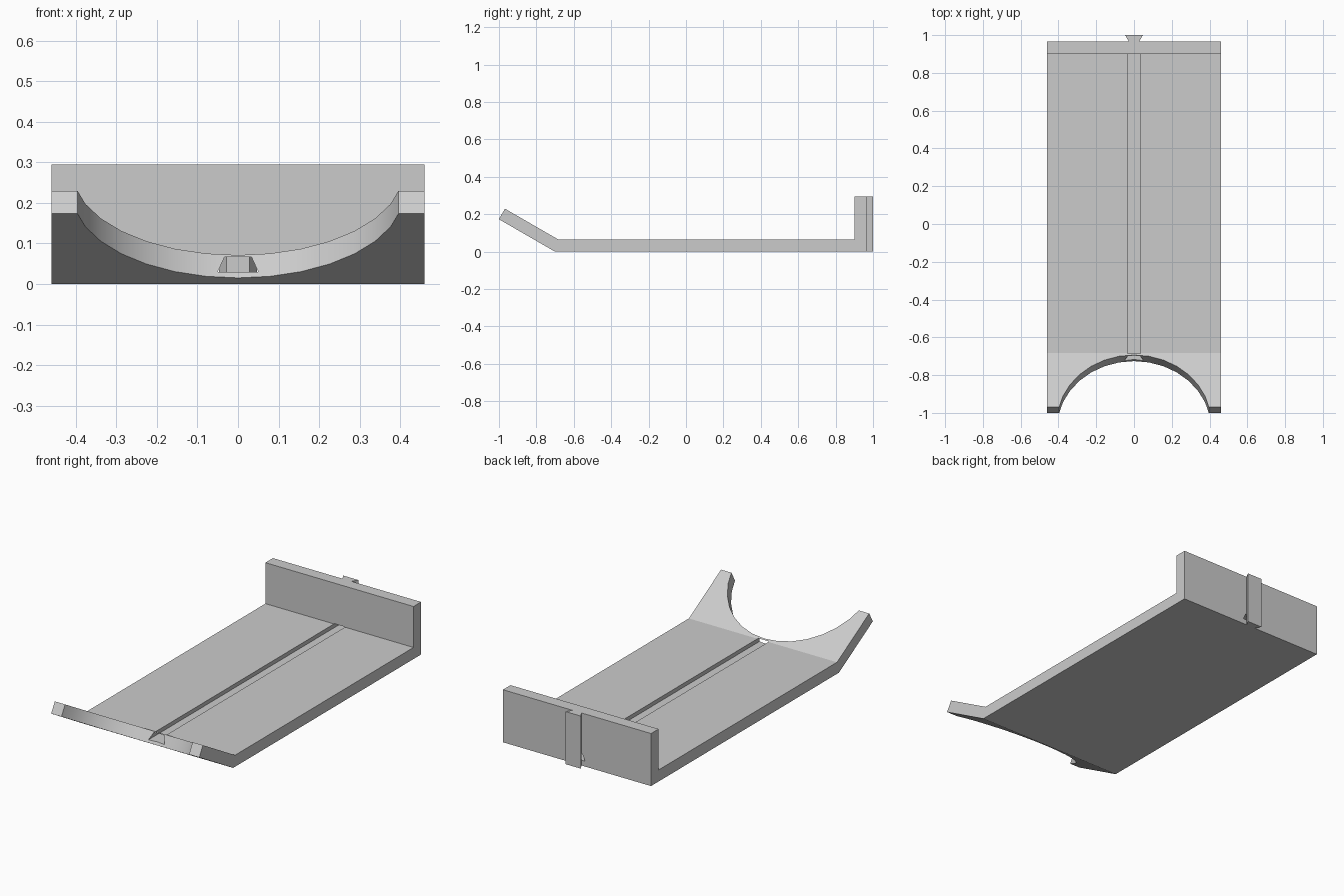
import bpy, bmesh, math
from mathutils import Vector

cube = bpy.data.objects.get("Cube")
if cube:
    bpy.data.objects.remove(cube, do_unlink=True)

# Single grey plastic
grey = bpy.data.materials.new("grey_plastic")
grey.use_nodes = True
GREY = (0.6, 0.6, 0.6, 1)
grey.diffuse_color = GREY
grey.node_tree.nodes["Principled BSDF"].inputs["Base Color"].default_value = GREY


def prism(name, outline, sweep):
    """Sweep a closed 3D outline along a vector into a solid."""
    bm = bmesh.new()
    face = bm.faces.new([bm.verts.new(p) for p in outline])
    grown = bmesh.ops.extrude_face_region(bm, geom=[face])["geom"]
    verts = [g for g in grown if isinstance(g, bmesh.types.BMVert)]
    bmesh.ops.translate(bm, verts=verts, vec=Vector(sweep))
    bmesh.ops.recalc_face_normals(bm, faces=bm.faces[:])
    mesh = bpy.data.meshes.new(name)
    bm.to_mesh(mesh)
    bm.free()
    mesh.materials.append(grey)
    obj = bpy.data.objects.new(name, mesh)
    bpy.context.collection.objects.link(obj)
    return obj


def cut(target, cutter):
    """Subtract a cutter from the target and discard it."""
    mod = target.modifiers.new("cut", "BOOLEAN")
    mod.operation = "DIFFERENCE"
    mod.solver = "EXACT"
    mod.object = cutter
    bpy.context.view_layer.objects.active = target
    bpy.ops.object.modifier_apply(modifier=mod.name)
    bpy.data.objects.remove(cutter, do_unlink=True)


HALF_W, THICK, HEIGHT = 0.46, 0.065, 0.295
BEND_Y, WALL_IN, WALL_OUT = -0.7, 0.9, 0.967
TILT = math.radians(30)
LIP = 0.347
along = Vector((0, -math.cos(TILT), math.sin(TILT)))   # up the tilted lip
normal = Vector((0, math.sin(TILT), math.cos(TILT)))   # out of the lip's top
bend = Vector((0, BEND_Y, 0))

# Tray: flat floor, upright back wall and tilted front lip from one side profile
tip = bend + along * LIP
tip_top = tip + normal * THICK
profile = [(BEND_Y, 0), (WALL_OUT, 0), (WALL_OUT, HEIGHT), (WALL_IN, HEIGHT),
           (WALL_IN, THICK), (BEND_Y + THICK * math.tan(TILT / 2), THICK),
           tip_top.yz, tip.yz]
tray = prism("tray", [(-HALF_W, y, z) for y, z in profile], (2 * HALF_W, 0, 0))

# Round notch, square to the lip
RADIUS, SIDES = 0.407, 32
centre = bend + along * (0.03 + RADIUS) - normal * 0.2
ring = []
for i in range(SIDES):
    a = math.tau * i / SIDES
    ring.append(centre + Vector((RADIUS * math.sin(a), 0, 0)) - along * RADIUS * math.cos(a))
cut(tray, prism("notch_cutter", ring, normal * 0.5))

# Dovetail groove along the floor and out through the back wall
groove = [(-0.05, 0.03), (0.05, 0.03), (0.033, 0.067), (-0.033, 0.067)]
cut(tray, prism("groove_cutter", [(x, -1.1, z) for x, z in groove], (0, 2.2, 0)))

# Dovetail rail on the back wall
rail = [(-0.028, WALL_OUT), (0.028, WALL_OUT), (0.047, 1.0), (-0.047, 1.0)]
dovetail = prism("dovetail_rail", [(x, y, 0) for x, y in rail], (0, 0, HEIGHT))

# Smooth only the notch's curved wall
bpy.ops.object.select_all(action="DESELECT")
tray.select_set(True)
bpy.context.view_layer.objects.active = tray
bpy.ops.object.shade_smooth_by_angle(angle=math.radians(20))
